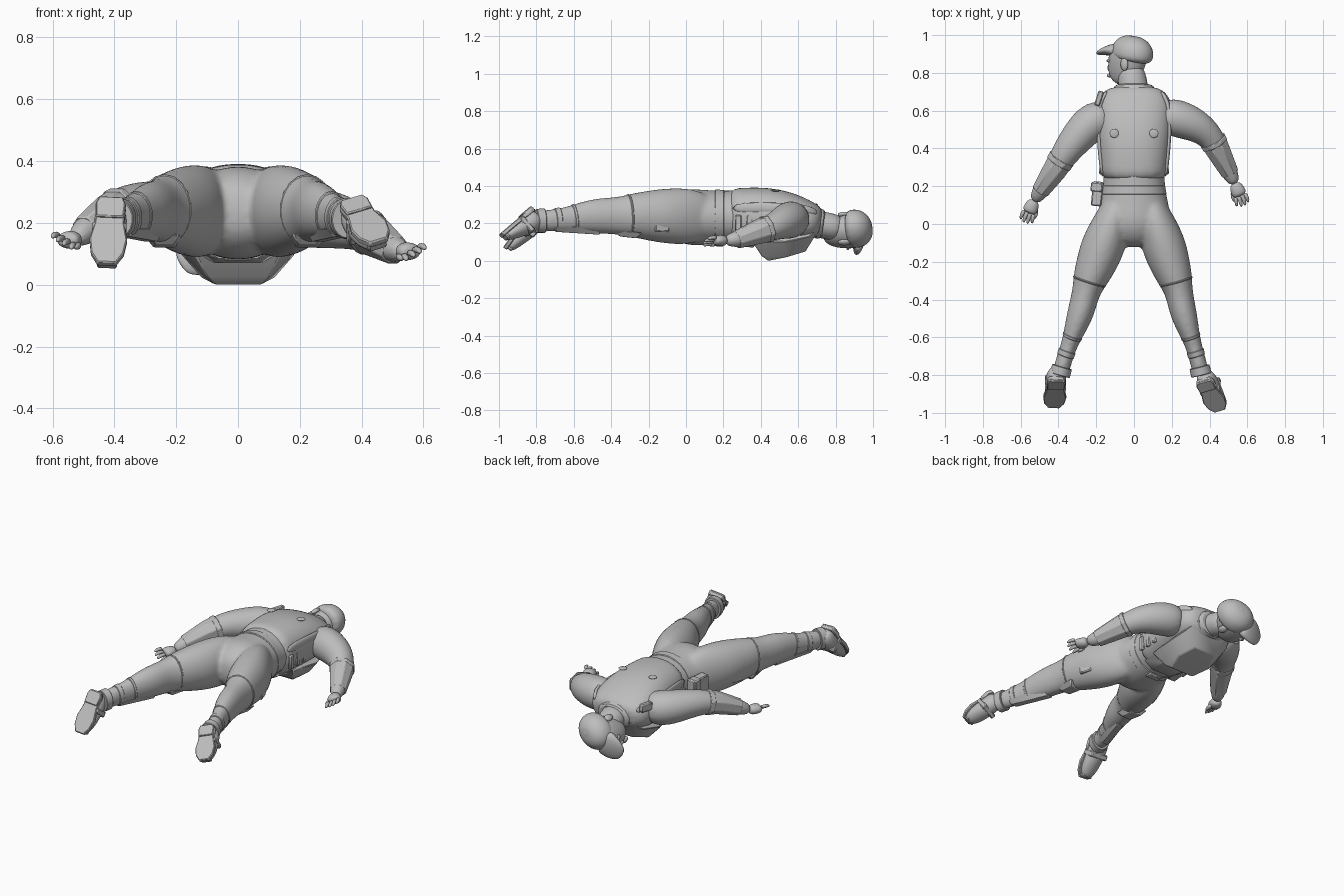
import bpy, bmesh, math
from mathutils import Vector, Matrix

cube = bpy.data.objects.get("Cube")
if cube:
    bpy.data.objects.remove(cube)

grey = bpy.data.materials.new("plain grey")
grey.use_nodes = True
GREY = (0.51, 0.51, 0.51, 1)
grey.diffuse_color = GREY
grey.node_tree.nodes["Principled BSDF"].inputs["Base Color"].default_value = GREY


def finish(name, bm, frame=None, subsurf=0, bevel=0):
    """Turn a bmesh into a shaded object."""
    if frame:
        bm.transform(frame)
    bmesh.ops.recalc_face_normals(bm, faces=bm.faces)
    mesh = bpy.data.meshes.new(name)
    bm.to_mesh(mesh)
    bm.free()
    mesh.materials.append(grey)
    ob = bpy.data.objects.new(name, mesh)
    bpy.context.collection.objects.link(ob)
    bpy.ops.object.select_all(action='DESELECT')
    ob.select_set(True)
    bpy.context.view_layer.objects.active = ob
    bpy.ops.object.shade_smooth_by_angle(angle=math.pi if subsurf else math.radians(32))
    if bevel:
        mod = ob.modifiers.new("bevel", 'BEVEL')
        mod.width = bevel
    if subsurf:
        mod = ob.modifiers.new("subsurf", 'SUBSURF')
        mod.levels = mod.render_levels = subsurf
    return ob


def loft(name, rings, sides=12, subsurf=2, frame=None, power=1.0, bevel=0):
    """Rings are x, y, z, half width, half height, square to the path."""
    bm = bmesh.new()
    pts = [Vector(r[:3]) for r in rings]
    grow = 1.045 if subsurf else 1
    loops = []
    for i, r in enumerate(rings):
        t = (pts[min(i + 1, len(pts) - 1)] - pts[max(i - 1, 0)]).normalized()
        ref = Vector((0, 1, 0)) if abs(t.z) > 0.6 else Vector((0, 0, 1))
        side = t.cross(ref).normalized()
        up = side.cross(t)
        loop = []
        for k in range(sides):
            a = math.tau * (k + 0.5) / sides
            c, s = math.cos(a), math.sin(a)
            c = math.copysign(abs(c) ** power, c) * r[3] * grow
            s = math.copysign(abs(s) ** power, s) * r[-1] * grow
            loop.append(bm.verts.new(pts[i] + side * c + up * s))
        loops.append(loop)
    for a, b in zip(loops, loops[1:]):
        for k in range(sides):
            j = (k + 1) % sides
            bm.faces.new((a[k], a[j], b[j], b[k]))
    bm.faces.new(loops[0])
    bm.faces.new(loops[-1])
    return finish(name, bm, frame, subsurf, bevel)


def box(name, pos, size, turn=0, frame=None):
    bm = bmesh.new()
    bmesh.ops.create_cube(bm, size=1)
    bm.transform(Matrix.Translation(pos) @ Matrix.Rotation(turn, 4, 'Z') @ Matrix.Diagonal((*size, 1)))
    return finish(name, bm, frame, bevel=0.006)


def ball(name, pos, size, frame=None):
    bm = bmesh.new()
    bmesh.ops.create_uvsphere(bm, u_segments=24, v_segments=14, radius=1)
    bm.transform(Matrix.Translation(pos) @ Matrix.Diagonal((*size, 1)))
    return finish(name, bm, frame)


def hull(name, pts):
    bm = bmesh.new()
    for p in pts:
        bm.verts.new(p)
    bmesh.ops.convex_hull(bm, input=bm.verts)
    return finish(name, bm, bevel=.005)


def plate(name, outline, low, high, frame):
    """Mirrored outline of half width, y extruded upward."""
    bm = bmesh.new()
    ring = [(w, y) for w, y in outline] + [(-w, y) for w, y in reversed(outline)]
    face = bm.faces.new([bm.verts.new((x, y, low)) for x, y in ring])
    out = bmesh.ops.extrude_face_region(bm, geom=[face])
    new = [v for v in out["geom"] if isinstance(v, bmesh.types.BMVert)]
    bmesh.ops.translate(bm, vec=(0, 0, high - low), verts=new)
    return finish(name, bm, frame, bevel=0.004)


def frame_at(origin, y, z):
    y = Vector(y).normalized()
    z = Vector(z)
    z = (z - y * z.dot(y)).normalized()
    rot = Matrix((y.cross(z), y, z)).transposed().to_4x4()
    return Matrix.Translation(origin) @ rot


# Trunk and back panel
body = [loft("body", [(0, .73, .20, .09, .07), (0, .66, .21, .16, .10), (0, .57, .22, .185, .13),
                      (0, .43, .235, .17, .145), (0, .29, .235, .16, .142), (0, .18, .23, .164, .144),
                      (0, .08, .23, .19, .15), (0, .0, .235, .19, .15), (0, -.07, .238, .14, .12),
                      (0, -.125, .24, .07, .06)])]
loft("vest", [(0, .728, .205, .115, .06), (0, .695, .21, .165, .088), (0, .65, .213, .192, .108),
              (0, .56, .225, .20, .137), (0, .43, .235, .19, .155), (0, .30, .235, .176, .151),
              (0, .215, .235, .166, .147)], sides=16, power=.85)
loft("collar", [(0, .70, .20, .12, .085), (0, .735, .195, .10, .075)], 20, 0, bevel=.008)
loft("belt", [(0, .205, .231, .166, .149), (0, .155, .231, .174, .151)], 24, 0, bevel=.004)

# Faceted chest armour
low = [(.075, .44, 0), (.10, .405, .025), (.115, .54, .02), (.075, .64, .05)]
rim = [(.15, .345, .115), (.185, .52, .10), (.16, .66, .13), (.11, .725, .19)]
hull("chest_armour", [(s * x, y, z) for s in (1, -1) for x, y, z in low + rim])
hull("belly_armour", [(s * x, y, z) for s in (1, -1) for x, y, z in
                      [(.07, .24, .083), (.08, .36, .07), (.13, .24, .12), (.14, .38, .11)]])

# Side straps, back studs and belt fittings
for s, label in ((1, "left"), (-1, "right")):
    loft(label + "_side_strap", [(s * .14, .705, .25, .012, .02), (s * .18, .65, .275, .013, .025),
                                 (s * .192, .55, .28, .012, .03), (s * .182, .40, .285, .012, .03),
                                 (s * .166, .24, .28, .012, .03)], 8, 1)
    ball(label + "_stud", (s * .105, .48, .376), (.024, .024, .006))
    for y in (.28, .34, .40):
        box(label + "_side_buckle", (s * .175, y, .20), (.02, .035, .09))
box("shoulder_buckle", (-.185, .665, .28), (.03, .08, .05), -.3)
box("belt_pouch", (-.195, .16, .225), (.055, .13, .11), -.1)
box("pouch_flap", (-.198, .195, .225), (.062, .05, .118), -.1)
box("belt_buckle", (0, .18, .09), (.09, .045, .025))

# Legs, with the right foot set slightly wider
for s, label, wide in ((1, "left", 0), (-1, "right", .045)):
    leg = [(.07, .15, .235, .06, .10), (.10, .06, .236, .088, .142), (.13, -.03, .238, .108, .152),
           (.163, -.13, .24, .118, .145), (.193, -.22, .242, .106, .13), (.22, -.295, .243, .092, .115),
           (.238, -.36, .24, .072, .10), (.258, -.46, .24, .072, .096), (.282, -.54, .235, .061, .084),
           (.308, -.62, .224, .045, .068), (.335, -.71, .216, .042, .058), (.36, -.81, .212, .047, .054)]
    leg = [(s * (x + wide * max(0, -y)), y, *rest) for x, y, *rest in leg]
    body.append(loft(label + "_leg", leg))

    def on_leg(y):
        """Leg ring interpolated at a given y."""
        for a, b in zip(leg, leg[1:]):
            if b[1] <= y <= a[1]:
                return [p + (q - p) * (a[1] - y) / (a[1] - b[1]) for p, q in zip(a, b)]

    for part, top, bottom, extra in (("_knee_seam", -.30, -.31, .002), ("_shin_strap", -.59, -.605, .003),
                                     ("_boot_top", -.67, -.70, .004), ("_ankle_cuff", -.755, -.80, .010)):
        rings = [[*r[:3], r[3] + extra, r[4] + extra] for r in (on_leg(top), on_leg(bottom))]
        loft(label + part, rings, 18, 0, bevel=.003)
    # Knee and shin armour on the lower front side
    knee, shin, ankle = on_leg(-.31), on_leg(-.46), on_leg(-.70)
    hull(label + "_knee_pad", [(knee[0] + d * w, knee[1] + dy, z) for d in (-1, 1)
                               for w, dy, z in ((.05, -.075, .165), (.03, -.045, .13),
                                                (.035, .045, .12), (.06, .075, .15))])
    hull(label + "_shin_guard", [(p[0] + d * w, p[1], p[2] - p[4] * h) for p in (shin, ankle)
                                 for d in (-1, 1) for w, h in ((.02, 1.05), (.042, .6))])
    box(label + "_thigh_pocket", (s * .255, -.13, .19), (.03, .08, .07), s * .33)

# Fuse the trunk and legs into one smooth skin
bpy.ops.object.select_all(action='DESELECT')
for ob in body:
    ob.select_set(True)
bpy.context.view_layer.objects.active = body[0]
bpy.ops.object.join()
fuse = body[0].modifiers.new("fuse", 'REMESH')
fuse.mode = 'VOXEL'
fuse.voxel_size = .01
fuse.use_smooth_shade = True
soft = body[0].modifiers.new("soften", 'SMOOTH')
soft.iterations = 12

# Boots with flat soles
for label, heel, toe in (("left", (.365, -.83, .28), (.455, -.993, .145)),
                         ("right", (-.41, -.825, .285), (-.425, -.977, .073))):
    f = frame_at(heel, Vector(toe) - Vector(heel), (0, .7, -.7))
    length = (Vector(toe) - Vector(heel)).length / .265
    f = f @ Matrix.Diagonal((1, length, 1, 1))
    plate(label + "_sole", [(.036, 0), (.05, .03), (.047, .10), (.061, .17), (.053, .225), (.03, .265)],
          0, .024, f)
    plate(label + "_heel_block", [(.038, .004), (.048, .03), (.045, .085)], -.008, .01, f)
    loft(label + "_boot", [(0, -.005, .045, .04, .045), (0, .05, .06, .054, .058), (0, .12, .05, .054, .05),
                           (0, .19, .04, .055, .036), (0, .26, .03, .034, .022)], frame=f)
    box(label + "_toe_cap", (0, .232, .03), (.065, .05, .04), 0, f)
    box(label + "_instep_strap", (0, .11, .055), (.11, .035, .095), 0, f)

# Arms, forearm guards and hands
arms = {
    "left": [(.13, .58, .225, .09), (.235, .56, .22, .102), (.335, .52, .205, .088), (.405, .465, .18, .07),
             (.445, .39, .155, .06), (.508, .27, .112, .045), (.535, .21, .108, .028)],
    "right": [(-.12, .58, .23, .09), (-.225, .545, .235, .104), (-.30, .46, .245, .09), (-.365, .375, .25, .073),
              (-.42, .285, .225, .061), (-.495, .175, .175, .046), (-.53, .12, .145, .028)]}
for label, arm in arms.items():
    s = 1 if label == "left" else -1
    loft(label + "_arm", arm)
    elbow, mid, cuff = [Vector(a[:3]) for a in arm[3:6]]
    start = elbow.lerp(mid, .4)
    loft(label + "_forearm_guard", [(*start, .074), (*mid, .068), (*cuff, .05)], 8, 0, bevel=.004)
    loft(label + "_guard_rim", [(*elbow.lerp(mid, .3), .077), (*elbow.lerp(mid, .6), .076)], 8, 0, bevel=.004)
    wrist = Vector(arm[-1][:3])
    d = Vector((s * .4, -.9, 0)).normalized()
    across = Vector((.8, s * .36, s * .5)) * s
    palm = wrist + d * .07
    loft(label + "_palm", [(*(wrist - d * .01), .028, .028), (*(wrist + d * .035), .04, .03),
                           (*palm, .038, .024)])
    for i, reach in enumerate((.055, .068, .07, .06)):
        base = palm + across * (i - 1.5) * .02 - d * .01
        mid = base + d * reach * .55 + across * (i - 1.5) * .004
        tip = mid + d * reach * .45 - Vector((s * .008, 0, .01))
        loft(label + "_finger", [(*base, .012), (*mid, .011), (*tip, .007)], 8, 1)
    root = wrist + d * .025 - across * .025
    mid = root + d * .03 - across * .02
    loft(label + "_thumb", [(*root, .014), (*mid, .012), (*(mid + d * .03), .008)], 8, 1)

# Neck and head turned to the right
loft("neck", [(0, .67, .20, .085, .075), (-.005, .74, .19, .075, .07), (-.02, .84, .17, .075, .072)])
head = frame_at((-.02, .89, .165), (.86, .03, .5), (0, 1, 0))
loft("head", [(0, -.075, -.148, .035, .04), (0, -.058, -.12, .06, .078), (0, -.035, -.07, .078, .098),
              (0, -.015, -.01, .088, .108), (0, 0, .04, .085, .10), (0, 0, .085, .05, .06)], frame=head)
loft("nose", [(0, -.11, -.03, .010, .012), (0, -.128, -.06, .014, .022), (0, -.118, -.078, .012, .014)],
     8, 1, head)
for s in (1, -1):
    ball("ear", (s * .085, .012, -.045), (.014, .022, .034), head)
    ball("brow", (s * .035, -.105, -.022), (.028, .014, .010), head)
ball("lips", (0, -.125, -.10), (.026, .014, .011), head)
# Cap tipped back
cap = head @ Matrix.Rotation(-.2, 4, 'X')
loft("cap", [(0, .01, -.035, .092, .11), (0, .01, .02, .098, .116), (0, .012, .065, .087, .104),
             (0, .015, .098, .052, .066), (0, .015, .107, .02, .025)], 16, 2, cap)
loft("cap_bill", [(0, -.05, .02, .085, .045), (0, -.11, .014, .082, .032), (0, -.16, -.004, .066, .019),
                  (0, -.195, -.022, .035, .01)], frame=cap)
ball("cap_button", (0, .015, .104), (.010, .010, .004), cap)
